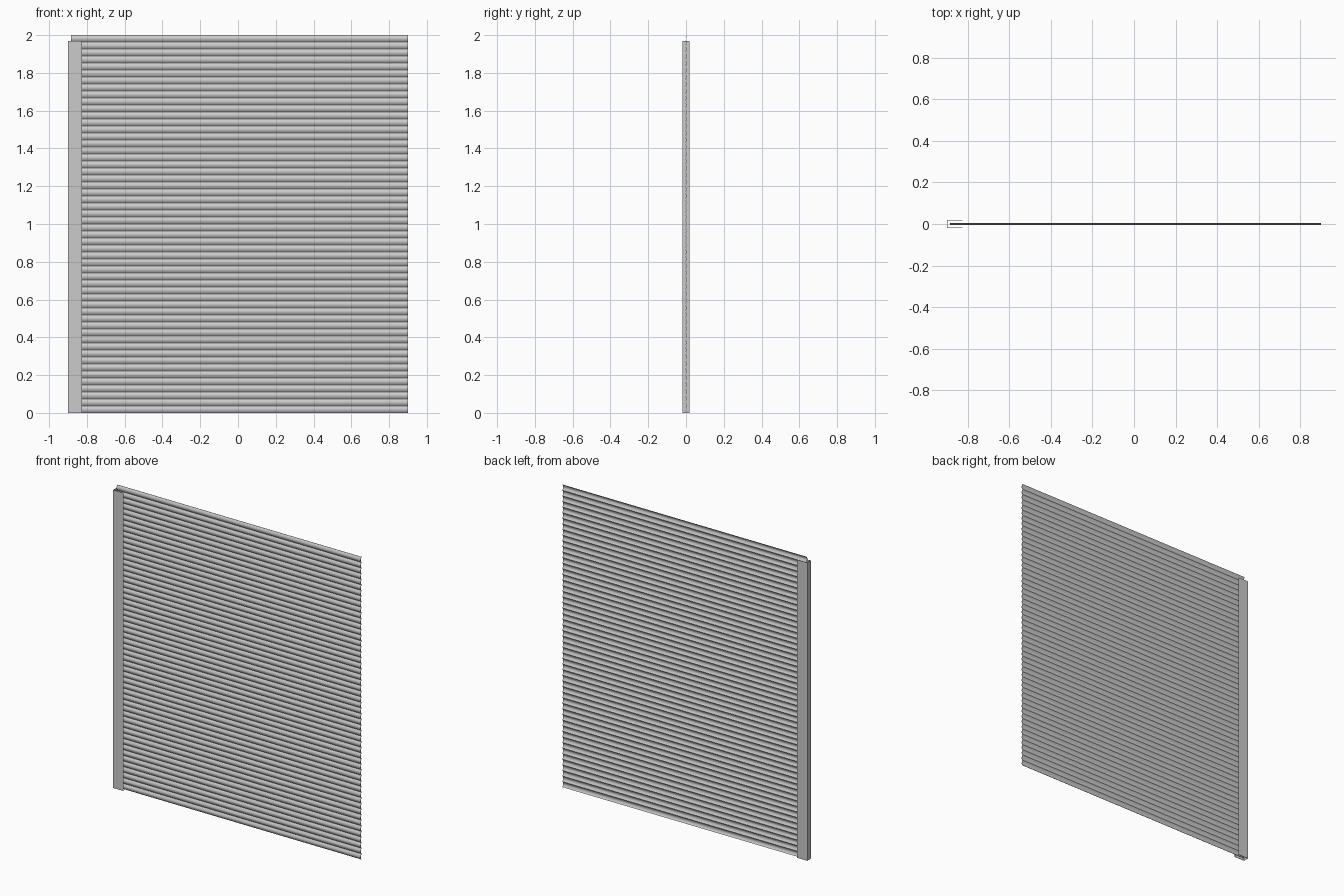
import bpy, math

if "Cube" in bpy.data.objects:
    bpy.data.objects.remove(bpy.data.objects["Cube"])

def extrude_x(name, profile, x0, x1):
    """Closed (y, z) profile swept along x, with end caps."""
    n = len(profile)
    verts = [(x, y, z) for x in (x0, x1) for y, z in profile]
    faces = [(i, (i + 1) % n, n + (i + 1) % n, n + i) for i in range(n)]
    faces += [tuple(range(n))[::-1], tuple(range(n, 2 * n))]
    return make(name, verts, faces)

def extrude_z(name, profile, z0, z1):
    """Closed (x, y) profile swept along z, with end caps."""
    n = len(profile)
    verts = [(x, y, z) for z in (z0, z1) for x, y in profile]
    faces = [(i, (i + 1) % n, n + (i + 1) % n, n + i) for i in range(n)]
    faces += [tuple(range(n))[::-1], tuple(range(n, 2 * n))]
    return make(name, verts, faces)

def make(name, verts, faces):
    me = bpy.data.meshes.new(name)
    me.from_pydata(verts, [], faces)
    ob = bpy.data.objects.new(name, me)
    bpy.context.collection.objects.link(ob)
    bpy.context.view_layer.objects.active = ob
    for o in bpy.context.selected_objects:
        o.select_set(False)
    ob.select_set(True)
    bpy.ops.object.mode_set(mode='EDIT')
    bpy.ops.mesh.select_all(action='SELECT')
    bpy.ops.mesh.normals_make_consistent(inside=False)
    bpy.ops.object.mode_set(mode='OBJECT')
    return ob

SLATS, HEIGHT = 54, 2.0
PITCH = HEIGHT / SLATS
SEG, DEPTH, THICK = 10, 0.008, 0.0015

# Curved slat, bulging to the front, repeated up the curtain
def arc(offset):
    return [(0.004 + offset - DEPTH * math.sin(math.pi * i / SEG), PITCH * i / SEG)
            for i in range(SEG + 1)]

slat = extrude_x("shutter_slats", arc(0) + arc(THICK)[::-1], -0.885, 0.9)
bpy.ops.object.shade_smooth_by_angle(angle=math.radians(35))
arr = slat.modifiers.new("stack", 'ARRAY')
arr.count = SLATS
arr.use_relative_offset = False
arr.use_constant_offset = True
arr.constant_offset_displace = (0, 0, PITCH)

# U-shaped guide rail holding the left edge of the curtain
x0, x1, y, t = -0.9, -0.825, 0.019, 0.002
extrude_z("guide_rail", [(x0, -y), (x1, -y), (x1, -y + t), (x0 + t, -y + t),
                         (x0 + t, y - t), (x1, y - t), (x1, y), (x0, y)], 0, 1.97)
